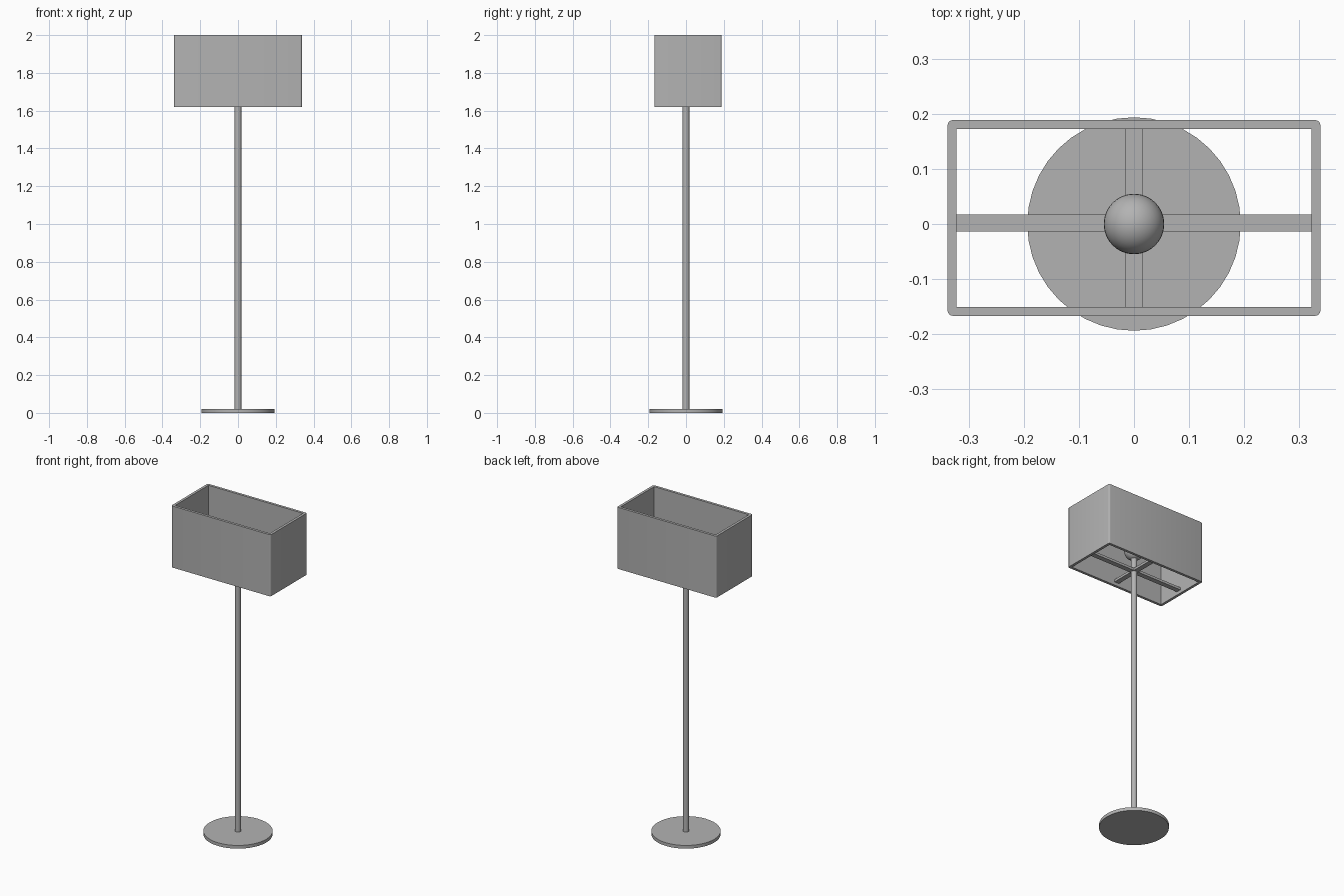
import bpy, bmesh, math

if "Cube" in bpy.data.objects:
    bpy.data.objects.remove(bpy.data.objects["Cube"])

grey = bpy.data.materials.new("grey")
grey.diffuse_color = (0.45, 0.45, 0.45, 1)
grey.use_nodes = True
grey.node_tree.nodes["Principled BSDF"].inputs["Base Color"].default_value = grey.diffuse_color


def finish(name, bm, smooth=False):
    bmesh.ops.recalc_face_normals(bm, faces=bm.faces)
    mesh = bpy.data.meshes.new(name)
    bm.to_mesh(mesh)
    bm.free()
    mesh.materials.append(grey)
    ob = bpy.data.objects.new(name, mesh)
    bpy.context.collection.objects.link(ob)
    if smooth:
        bpy.ops.object.select_all(action='DESELECT')
        ob.select_set(True)
        bpy.context.view_layer.objects.active = ob
        bpy.ops.object.shade_smooth_by_angle(angle=math.radians(35))
    return ob


def lathe(name, profile, sides):
    """Revolve (radius, height) points around the z axis."""
    bm = bmesh.new()
    verts = [bm.verts.new((r, 0, z)) for r, z in profile]
    edges = [bm.edges.new(p) for p in zip(verts, verts[1:])]
    bmesh.ops.spin(bm, geom=verts + edges, cent=(0, 0, 0), axis=(0, 0, 1),
                   angle=math.tau, steps=sides, use_duplicate=False)
    bmesh.ops.remove_doubles(bm, verts=bm.verts, dist=1e-5)
    return finish(name, bm, True)


def box(name, x0, x1, y0, y1, z0, z1):
    bm = bmesh.new()
    bmesh.ops.create_cube(bm, size=1)
    for v in bm.verts:
        v.co = (x1 if v.co.x > 0 else x0, y1 if v.co.y > 0 else y0,
                z1 if v.co.z > 0 else z0)
    return finish(name, bm)


# Round foot and pole
lathe("base", [(0, 0), (0.194, 0), (0.194, 0.02), (0, 0.02)], 40)
lathe("pole", [(0, 0.02), (0.018, 0.02), (0.018, 1.73), (0, 1.73)], 20)

# Bulb on top of the pole
R, ZC, N = 0.055, 1.775, 16
lathe("bulb", [(R * math.sin(math.pi * i / N), ZC - R * math.cos(math.pi * i / N))
               for i in range(N + 1)], 32)

# Rectangular open shade: rounded outer outline, sharp inner outline
X, Y0, Y1, T, C = 0.339, -0.167, 0.189, 0.016, 0.010
Z0, Z1 = 1.62, 2.0
STEPS = 4
outer, inner = [], []
corners = [(X, Y1), (-X, Y1), (-X, Y0), (X, Y0)]
for k, (cx, cy) in enumerate(corners):
    sx, sy = math.copysign(1, cx), math.copysign(1, cy)
    for i in range(STEPS + 1):
        a = math.pi / 2 * (k + i / STEPS)
        outer.append((cx - sx * C + C * math.cos(a), cy - sy * C + C * math.sin(a)))
        inner.append((cx - sx * T, cy - sy * T))
bm = bmesh.new()
rings = [[bm.verts.new((x, y, z)) for x, y in pts]
         for pts, z in ((outer, Z0), (outer, Z1), (inner, Z1), (inner, Z0))]
n = len(outer)
for r in range(4):
    a, b = rings[r], rings[(r + 1) % 4]
    for i in range(n):
        j = (i + 1) % n
        bm.faces.new((a[i], a[j], b[j], b[i]))
bmesh.ops.remove_doubles(bm, verts=bm.verts, dist=1e-5)
finish("shade", bm, True)

# Crossed bars carrying the shade
box("long_bar", -X + T, X - T, -0.014, 0.017, 1.64, 1.655)
box("short_bar", -0.016, 0.015, Y0 + T, Y1 - T, 1.64, 1.655)
